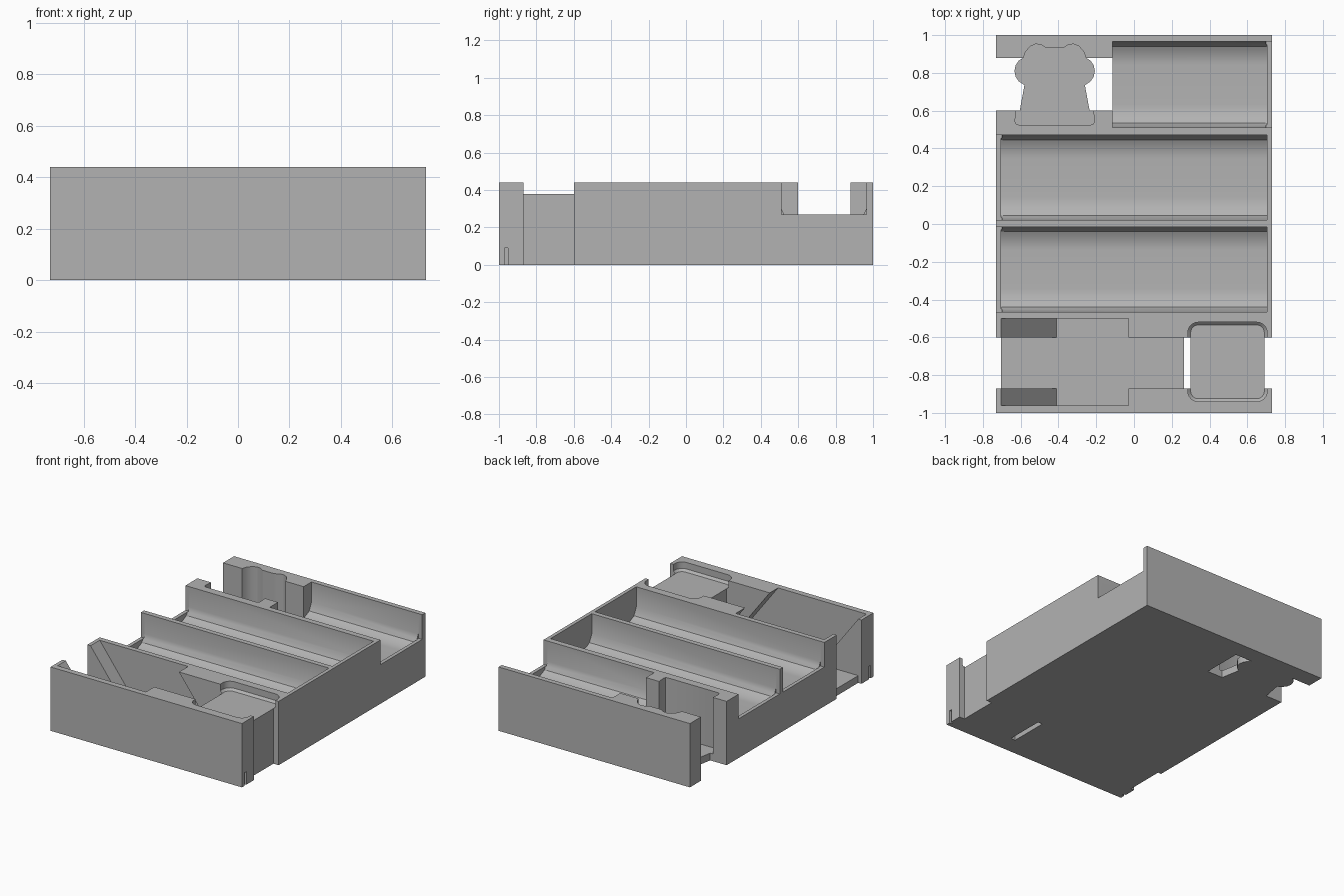
import bpy, bmesh, math
from mathutils import Vector

if "Cube" in bpy.data.objects:
    bpy.data.objects.remove(bpy.data.objects["Cube"])

H = 0.44          # tray height
FLOOR = 0.05      # thin floor under the deep pockets
RIM = 0.27        # lowered side walls
TOP = 0.6         # cutters reach above the tray


def loft(name, rings):
    """Closed solid through matching rings of 3D points."""
    bm = bmesh.new()
    loops = [[bm.verts.new(p) for p in r] for r in rings]
    n = len(loops[0])
    for a, b in zip(loops, loops[1:]):
        for i in range(n):
            j = (i + 1) % n
            bm.faces.new((a[i], a[j], b[j], b[i]))
    bm.faces.new(loops[0][::-1])
    bm.faces.new(loops[-1])
    bmesh.ops.recalc_face_normals(bm, faces=bm.faces)
    me = bpy.data.meshes.new(name)
    bm.to_mesh(me)
    bm.free()
    ob = bpy.data.objects.new(name, me)
    bpy.context.collection.objects.link(ob)
    return ob


def box(name, x0, x1, y0, y1, z0, z1):
    base = [(x0, y0), (x1, y0), (x1, y1), (x0, y1)]
    return loft(name, [[(x, y, z) for x, y in base] for z in (z0, z1)])


def combine(target, tool, operation='DIFFERENCE'):
    """Apply a boolean and discard the helper."""
    mod = target.modifiers.new("cut", 'BOOLEAN')
    mod.operation = operation
    mod.solver = 'EXACT'
    mod.object = tool
    bpy.context.view_layer.update()
    dg = bpy.context.evaluated_depsgraph_get()
    me = bpy.data.meshes.new_from_object(target.evaluated_get(dg))
    target.modifiers.clear()
    target.data = me
    bpy.data.objects.remove(tool)


def rounded_rect(x0, x1, y0, y1, r, z, steps=6):
    pts = []
    corners = [(x1 - r, y1 - r), (x0 + r, y1 - r), (x0 + r, y0 + r), (x1 - r, y0 + r)]
    for k, (cx, cy) in enumerate(corners):
        for i in range(steps + 1):
            a = math.pi / 2 * (k + i / steps)
            pts.append((cx + r * math.cos(a), cy + r * math.sin(a), z))
    return pts


def trough(x0, x1, y0, y1):
    """Long card trough: straight walls, steep chamfer, curved bottom."""
    w = y1 - y0
    half = [(0, TOP), (0, 0.30), (0.025, 0.25)]
    for i in range(1, 7):
        t = i / 6
        half.append((0.025 + 0.10 * t, 0.22 + 0.03 * (1 - t) ** 2))
    prof = half + [(w - y, z) for y, z in reversed(half)]
    return loft("trough_cutter", [[(x, y0 + y, z) for y, z in prof] for x in (x0, x1)])


# Solid tray body
tray = box("organizer_tray", -0.73, 0.73, -1, 1, 0, H)

# Three card troughs with one lowered end wall each
for x0, x1, y0, y1, rx0, rx1 in (
        (-0.705, 0.705, -0.465, -0.015, -1, -0.70),
        (-0.705, 0.705, 0.02, 0.47, -1, -0.70),
        (-0.115, 0.705, 0.51, 0.965, 0.70, 1)):
    combine(tray, trough(x0, x1, y0, y1))
    combine(tray, box("rim_cutter", rx0, rx1, y0, y1, RIM, TOP))

# Slanted token pocket
run = 0.295 / (H - FLOOR) * (TOP - H)
slant = [(-0.705 - run, TOP), (-0.03 - run, TOP), (0.265, FLOOR), (-0.41, FLOOR)]
combine(tray, loft("slant_cutter", [[(x, y, z) for x, z in slant] for y in (-0.96, -0.50)]))

# Front finger channel, leaving the token floor and the tile block
for x0, x1, z0, z1 in (
        (-1, 1, 0.38, TOP),
        (-1, 0.30, FLOOR, TOP),
        (-1, -0.705, -0.1, TOP),
        (0.265, 0.30, -0.1, 0.2),
        (0.69, 1, -0.1, TOP)):
    combine(tray, box("channel_cutter", x0, x1, -0.87, -0.60, z0, z1))

# Shallow rounded tile pocket
combine(tray, loft("tile_cutter", [
    rounded_rect(0.30, 0.69, -0.925, -0.535, 0.04, 0.38),
    rounded_rect(0.285, 0.705, -0.94, -0.52, 0.055, 0.395),
    rounded_rect(0.285, 0.705, -0.94, -0.52, 0.055, TOP)]))

# Back finger channel
combine(tray, box("channel_cutter", -1, -0.115, 0.60, 0.88, -0.1, TOP))

# Figure-shaped pocket (half outline, mirrored) and its floor
half = [(0.19, 0.525), (0.205, 0.53), (0.21, 0.545), (0.205, 0.60), (0.185, 0.60),
        (0.16, 0.735), (0.19, 0.755), (0.207, 0.78), (0.213, 0.81), (0.207, 0.84),
        (0.19, 0.865), (0.165, 0.88), (0.155, 0.91), (0.13, 0.94), (0.10, 0.953),
        (0.07, 0.948), (0.045, 0.932)]
outline = [(-0.42 + x, y) for x, y in half] + [(-0.42 - x, y) for x, y in reversed(half)]
combine(tray, loft("figure_cutter", [[(x, y, z) for x, y in outline] for z in (FLOOR, TOP)]))
combine(tray, loft("figure_floor", [[(x, y, z) for x, y in outline] for z in (0, FLOOR)]), 'UNION')

# Small slits at the foot of the front corners
for x0, x1 in ((0.715, 1), (-1, -0.715)):
    combine(tray, box("slit_cutter", x0, x1, -0.97, -0.952, -0.1, 0.09))

# Single grey plastic
mat = bpy.data.materials.new("grey_plastic")
mat.diffuse_color = (0.45, 0.45, 0.45, 1)
mat.use_nodes = True
mat.node_tree.nodes["Principled BSDF"].inputs["Base Color"].default_value = mat.diffuse_color
tray.data.materials.clear()
tray.data.materials.append(mat)
tray.data.polygons.foreach_set("material_index", [0] * len(tray.data.polygons))

bpy.ops.object.select_all(action='DESELECT')
tray.select_set(True)
bpy.context.view_layer.objects.active = tray
bpy.ops.object.shade_smooth_by_angle(angle=math.radians(30))
